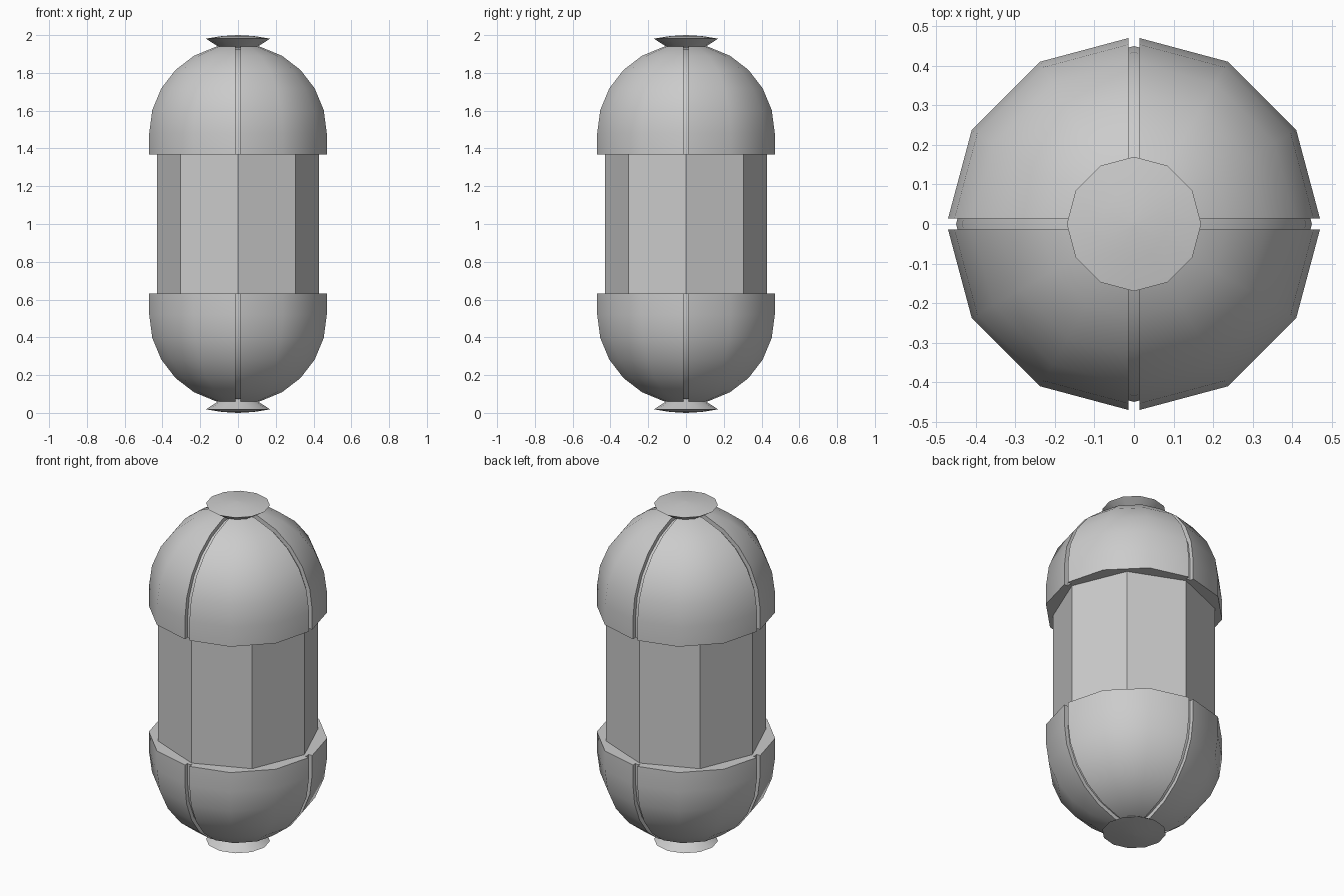
import bpy, math

if "Cube" in bpy.data.objects:
    bpy.data.objects.remove(bpy.data.objects["Cube"])

grey = bpy.data.materials.new("light_grey")
grey.diffuse_color = (0.6, 0.6, 0.6, 1)
grey.use_nodes = True
grey.node_tree.nodes["Principled BSDF"].inputs["Base Color"].default_value = grey.diffuse_color


def make(name, verts, faces, smooth=None):
    """Create a mesh object with outward normals and optional smoothing angle."""
    mesh = bpy.data.meshes.new(name)
    mesh.from_pydata(verts, [], faces)
    mesh.materials.append(grey)
    ob = bpy.data.objects.new(name, mesh)
    bpy.context.collection.objects.link(ob)
    bpy.ops.object.select_all(action='DESELECT')
    ob.select_set(True)
    bpy.context.view_layer.objects.active = ob
    bpy.ops.object.mode_set(mode='EDIT')
    bpy.ops.mesh.select_all(action='SELECT')
    bpy.ops.mesh.normals_make_consistent(inside=False)
    bpy.ops.object.mode_set(mode='OBJECT')
    if smooth:
        bpy.ops.object.shade_smooth_by_angle(angle=math.radians(smooth))
    return ob


def revolve(name, profile, sides, smooth=None):
    """Closed solid of revolution with an n-gon at each end."""
    verts = [(r * math.cos(math.tau * k / sides), r * math.sin(math.tau * k / sides), z)
             for r, z in profile for k in range(sides)]
    faces = [(i * sides + k, i * sides + (k + 1) % sides,
              (i + 1) * sides + (k + 1) % sides, (i + 1) * sides + k)
             for i in range(len(profile) - 1) for k in range(sides)]
    last = (len(profile) - 1) * sides
    faces += [tuple(range(sides)), tuple(range(last, last + sides))]
    return make(name, verts, faces, smooth)


MID, EDGE, EQUATOR = 1.0, 0.368, 0.48   # heights measured from the middle
OUTER, INNER, HALF_SLOT = 0.474, 0.45, 0.0145
LAT = [0, 15, 30, 45, 60, 75, 83]


def dome(radius, sign):
    """Short cylinder wall followed by a hemisphere."""
    pts = [(radius, EDGE)] + [(radius * math.cos(math.radians(a)),
                               EQUATOR + radius * math.sin(math.radians(a))) for a in LAT]
    return [(r, MID + sign * h) for r, h in pts]


def ring(r, z, turn):
    """Quarter ring, with its two ends trimmed back by half a slot."""
    x = r - HALF_SLOT * math.tan(math.radians(15))
    c, s = r * math.cos(math.pi / 6), r * math.sin(math.pi / 6)
    pts = [(x, HALF_SLOT), (c, s), (s, c), (HALF_SLOT, x)]
    for _ in range(turn):
        pts = [(-y, x) for x, y in pts]
    return [(x, y, z) for x, y in pts]


def panel(name, sign, turn):
    """Thick quarter shell: outer skin, inner skin, slot walls and rims."""
    out, inn = dome(OUTER, sign), dome(INNER - 0.02, sign)
    loops = out + inn[::-1]
    verts = [p for r, z in loops for p in ring(r, z, turn)]
    n, m = len(loops), len(out)
    faces = [(4 * i + k, 4 * i + k + 1, 4 * ((i + 1) % n) + k + 1, 4 * ((i + 1) % n) + k)
             for i in range(n) for k in range(3)]
    for k in (0, 3):
        faces += [(4 * i + k, 4 * (i + 1) + k, 4 * (n - 2 - i) + k, 4 * (n - 1 - i) + k)
                  for i in range(m - 1)]
    return make(name, verts, faces, 40)


# Octagonal body
revolve("body", [(0.43, 0.6), (0.43, 1.4)], 8)

for label, sign in (("upper", 1), ("lower", -1)):
    # Slot floor and the four shell panels around it
    revolve(label + "_inner_dome", dome(INNER, sign), 12, 40)
    for turn in range(4):
        panel(f"{label}_panel_{turn + 1}", sign, turn)
    # Flared end disc with a shallow crown
    disc = [(0.09, 0.93), (0.17, 0.981), (0.085, 0.995), (0.005, 1.0)]
    revolve(label + "_end_disc", [(r, MID + sign * h) for r, h in disc], 12, 32)
